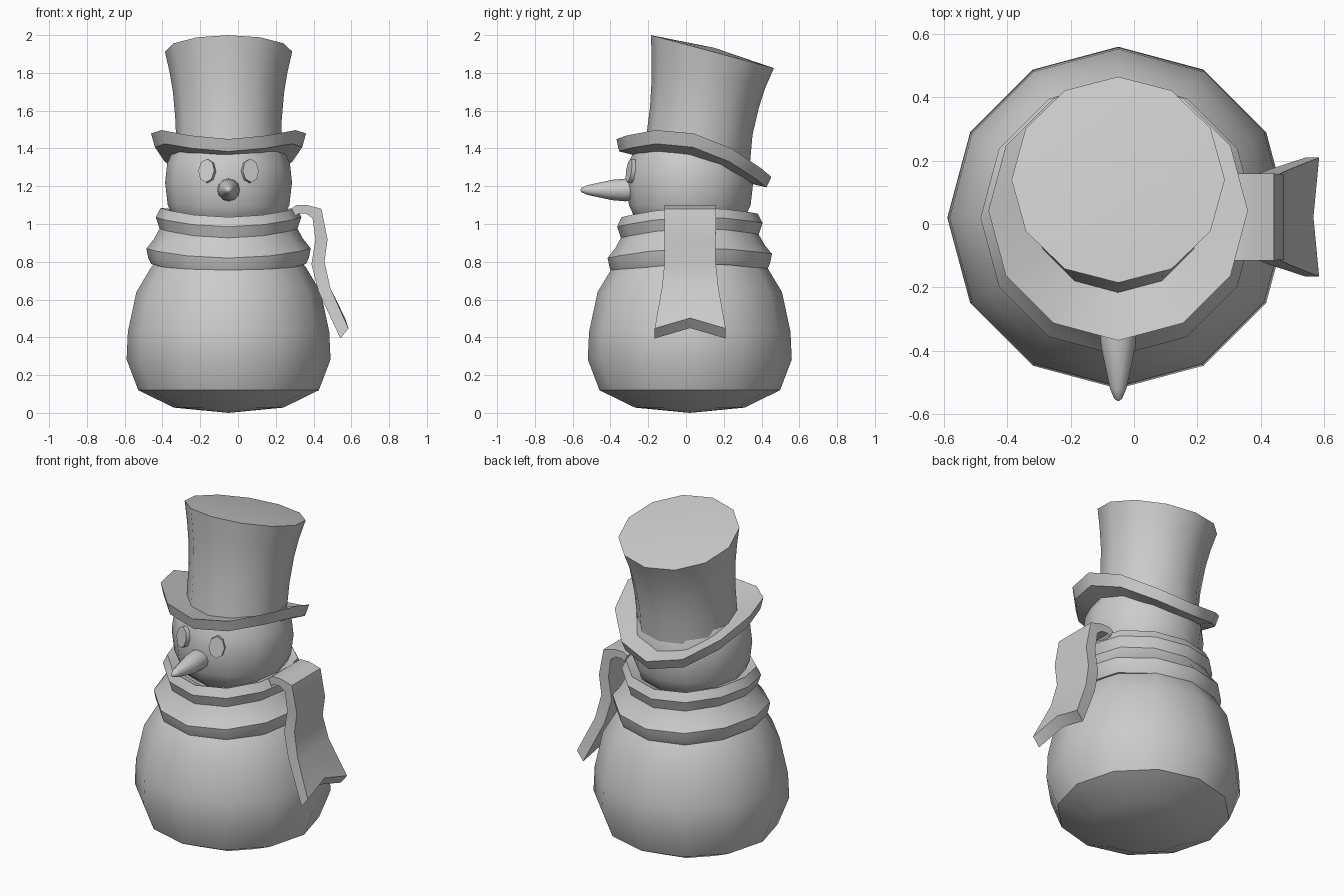
import bpy, math
from mathutils import Vector

if "Cube" in bpy.data.objects:
    bpy.data.objects.remove(bpy.data.objects["Cube"])

N = 12          # sides of every turned part
CX, CY = -0.05, 0.02


def add_mesh(name, verts, faces, angle=40):
    me = bpy.data.meshes.new(name)
    me.from_pydata([tuple(v) for v in verts], [], faces)
    me.validate()
    ob = bpy.data.objects.new(name, me)
    bpy.context.collection.objects.link(ob)
    import bmesh
    bm = bmesh.new()
    bm.from_mesh(me)
    bmesh.ops.recalc_face_normals(bm, faces=bm.faces)
    bm.to_mesh(me)
    bm.free()
    for p in me.polygons:
        p.use_smooth = True
    me.set_sharp_from_angle(angle=math.radians(angle))
    return ob


def skin(name, rings, start=None, end=None, loop=False, angle=40):
    """Bridge rings of points; start/end close the ends with a centre point."""
    n = len(rings[0])
    verts = [v for r in rings for v in r]
    pairs = [(i, i + 1) for i in range(len(rings) - 1)]
    if loop:
        pairs.append((len(rings) - 1, 0))
    faces = [(a * n + j, a * n + (j + 1) % n, b * n + (j + 1) % n, b * n + j)
             for a, b in pairs for j in range(n)]
    for tip, base in ((start, 0), (end, (len(rings) - 1) * n)):
        if tip is not None:
            verts.append(tip)
            faces += [(base + j, base + (j + 1) % n, len(verts) - 1) for j in range(n)]
    return add_mesh(name, verts, faces, angle)


def ring(r, zf, cy=CY, n=N):
    pts = []
    for i in range(n):
        a = 2 * math.pi * i / n
        x, y = r * math.cos(a), cy + r * math.sin(a)
        pts.append((CX + x, y, zf(x, y)))
    return pts


def flat(r, z):
    return ring(r, lambda x, y: z)


# snow body and head
body = [(.29, .028), (.478, .12), (.54, .283), (.533, .43), (.488, .64), (.41, .77), (.33, .87)]
skin("body", [flat(*p) for p in body], (CX, CY, 0), (CX, CY, .9))
head = [(.22, .97), (.29, 1.03), (.322, 1.10), (.336, 1.22), (.325, 1.32), (.29, 1.40)]
skin("head", [flat(*p) for p in head], (CX, CY, .95), (CX, CY, 1.42))

# scarf wrapped round the neck, higher at the sides
wrap = [(.30, 1.01), (.36, 1.035), (.385, .985), (.365, .925), (.395, .87),
        (.435, .82), (.425, .77), (.41, .738), (.34, .745)]
skin("scarf_wrap", [ring(r, lambda x, y, z=z, r=r: z + .04 * (x / r) ** 2 + .025 * (y + .4))
                    for r, z in wrap], loop=True)

# hanging scarf end with a notched tip
outer = [(.283, 1.082), (.31, 1.10), (.368, 1.10), (.442, 1.08), (.474, .918), (.458, .80), (.489, .66), (.585, .447)]
inner = [(.304, 1.04), (.32, 1.055), (.36, 1.055), (.395, 1.03), (.41, .918), (.389, .786), (.426, .643), (.542, .394)]
half = [.137, .137, .137, .137, .135, .135, .15, .188]
MY = .022
sections = []
for i, ((ox, oz), (ix, iz), h) in enumerate(zip(outer, inner, half)):
    dx, dz = (-.018, .055) if i == 7 else (0, 0)
    sections.append([(ox, MY - h, oz), (ox + dx, MY, oz + dz), (ox, MY + h, oz),
                     (ix, MY + h, iz), (ix + dx, MY, iz + dz), (ix, MY - h, iz)])
verts = [v for s in sections for v in s]
faces = [(i * 6 + j, i * 6 + (j + 1) % 6, i * 6 + 6 + (j + 1) % 6, i * 6 + 6 + j)
         for i in range(7) for j in range(6)]
for b in (0, 42):
    faces += [(b, b + 1, b + 4, b + 5), (b + 1, b + 2, b + 3, b + 4)]
add_mesh("scarf_end", verts, faces)


# hat: brim tilted back with curled-up sides
def brim(drop):
    return lambda x, y: 1.35 - drop - .244 * (y - .04) + .13 * (x / .41) ** 2


skin("hat_brim", [ring(.26, brim(.062), .035), ring(.39, brim(.062), .036),
                  ring(.41, brim(0), .042), ring(.26, brim(0), .05)], loop=True)

# hat crown, flaring towards a slightly domed top
top = Vector((CX, .14, 1.9125))
U, V = Vector((0, .966, -.259)), Vector((0, .259, .966))


def crown_ring(r, u, v):
    c = top + U * u + V * v
    return [c + Vector((r * math.cos(a), 0, 0)) + U * r * math.sin(a)
            for a in (2 * math.pi * i / N for i in range(N))]


skin("hat_crown", [ring(.276, brim(.02), .057), crown_ring(.281, .038, -.37),
                   crown_ring(.294, .02, -.22), crown_ring(.312, .008, -.11),
                   crown_ring(.337, 0, 0)], (CX, .05, 1.36), top + V * .022)

# carrot nose
nose = [(.05, -.24), (.06, -.32), (.054, -.39), (.026, -.52), (.012, -.553)]
skin("nose", [[(CX + r * math.cos(a), y, 1.18 + r * math.sin(a))
               for a in (2 * math.pi * i / N for i in range(N))] for r, y in nose],
     (CX, -.24, 1.18), (CX, -.56, 1.18), angle=60)

# button eyes
for side, name in ((-1, "eye_left"), (1, "eye_right")):
    n = Vector((side * .33, -.93, .15)).normalized()
    right = Vector((0, 0, 1)).cross(n).normalized()
    up = n.cross(right)
    c = Vector((CX + side * .112, -.286, 1.28))
    rings = [[c + n * d + right * (.045 * math.cos(a)) + up * (.063 * math.sin(a))
              for a in (math.pi / 4 * i for i in range(8))] for d in (-.02, .018)]
    skin(name, rings, c - n * .02, c + n * .018, angle=50)
